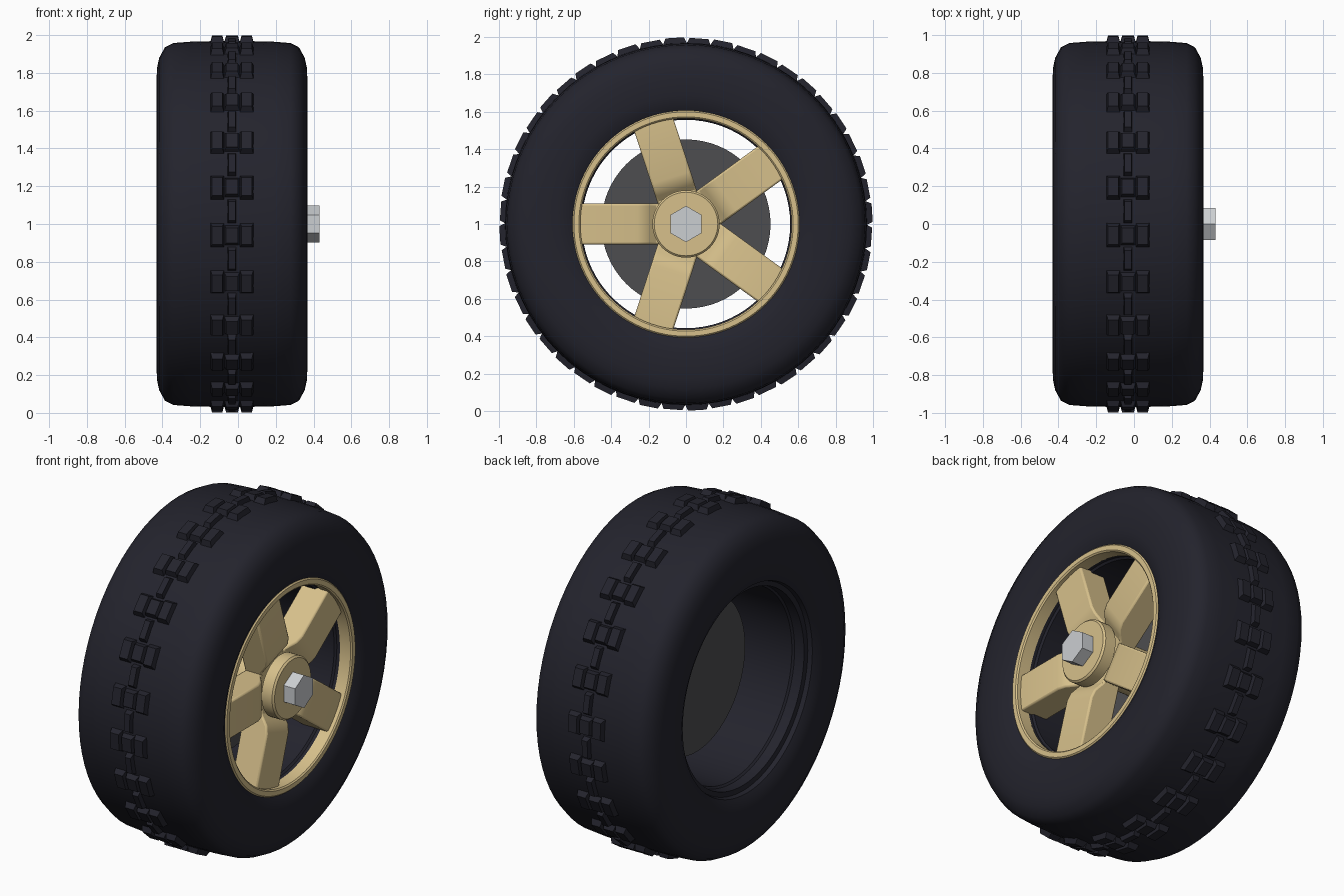
import bpy, bmesh
from math import radians, pi
from mathutils import Matrix, Vector

default = bpy.data.objects.get("Cube")
if default:
    bpy.data.objects.remove(default, do_unlink=True)

AXLE = Vector((0, 0, 1))
MID = -0.032          # middle of the tire across its width


def material(name, color):
    m = bpy.data.materials.new(name)
    m.use_nodes = True
    m.diffuse_color = (*color, 1)
    bsdf = next(n for n in m.node_tree.nodes if n.type == 'BSDF_PRINCIPLED')
    bsdf.inputs["Base Color"].default_value = (*color, 1)
    bsdf.inputs["Roughness"].default_value = 0.6
    return m


rubber = material("dark rubber", (0.017, 0.017, 0.026))
gold = material("pale gold", (0.68, 0.53, 0.26))
iron = material("dark grey metal", (0.075, 0.075, 0.08))
silver = material("silver metal", (0.6, 0.62, 0.64))


def finish(bm, name, mat, smooth=0):
    bmesh.ops.recalc_face_normals(bm, faces=bm.faces)
    me = bpy.data.meshes.new(name)
    bm.to_mesh(me)
    bm.free()
    me.materials.append(mat)
    ob = bpy.data.objects.new(name, me)
    bpy.context.collection.objects.link(ob)
    if smooth:
        bpy.ops.object.select_all(action='DESELECT')
        ob.select_set(True)
        bpy.context.view_layer.objects.active = ob
        bpy.ops.object.shade_smooth_by_angle(angle=radians(smooth))
    return ob


def lathe(name, profile, mat, steps=64, smooth=30, closed=True):
    """Spin (x, radius) points round the axle."""
    bm = bmesh.new()
    vs = [bm.verts.new((x, 0, 1 + r)) for x, r in profile]
    edges = [bm.edges.new(p) for p in zip(vs, vs[1:])]
    if closed:
        edges.append(bm.edges.new((vs[-1], vs[0])))
    bmesh.ops.spin(bm, geom=vs + edges, cent=AXLE, axis=(1, 0, 0),
                   angle=2 * pi, steps=steps, use_duplicate=False)
    bmesh.ops.remove_doubles(bm, verts=bm.verts, dist=1e-5)
    return finish(bm, name, mat, smooth)


def around(angle):
    """Turn local up into a direction round the axle."""
    return Matrix.Translation(AXLE) @ Matrix.Rotation(angle, 4, 'X')


# Tire: half section, mirrored across the middle
half = [(0.10, 0.968), (0.22, 0.965), (0.31, 0.958), (0.355, 0.935),
        (0.385, 0.88), (0.396, 0.83), (0.40, 0.76), (0.397, 0.69),
        (0.388, 0.64), (0.37, 0.605), (0.345, 0.598), (0.34, 0.57),
        (0.28, 0.568), (0.27, 0.557)]
section = [(MID + x, r) for x, r in half]
section += [(MID - x, r) for x, r in reversed(half)]
lathe("tire", section, rubber, steps=72, smooth=40)

# Tread: tapered blocks in groups of three, joined by a narrow rib
bm = bmesh.new()


def block(angle, x, width, length, top, taper=0.7):
    base = 0.95
    vs = bmesh.ops.create_cube(bm, size=1)['verts']
    for v in vs:
        t = taper if v.co.z > 0 else 1
        v.co = (x + v.co.x * width * t, v.co.y * length * t,
                top if v.co.z > 0 else base)
    bmesh.ops.transform(bm, matrix=around(angle), verts=vs)


for i in range(24):
    a = radians(3.5 + 15 * i)
    for side in (-1, 1):
        block(a, MID + side * 0.078, 0.078, 0.14, 0.997)
    block(a, MID, 0.088, 0.115, 0.997)
    block(a + radians(7.5), MID, 0.05, 0.14, 0.994, 0.72)
finish(bm, "tread_blocks", rubber)

# Rim ring
lathe("rim_ring", [(0.27, 0.605), (0.34, 0.607), (0.347, 0.600),
                   (0.347, 0.573), (0.34, 0.565), (0.27, 0.565)], gold, 96)

# Five spokes, rounded off where they dip under the hub cap
spoke_side = [(0.15, 0.09), (0.25, 0.09), (0.26, 0.16), (0.285, 0.19),
              (0.305, 0.215), (0.318, 0.26), (0.318, 0.58), (0.15, 0.58)]
for i in range(5):
    bm = bmesh.new()
    face = bm.faces.new([bm.verts.new((x, -0.11, r)) for x, r in spoke_side])
    new = bmesh.ops.extrude_face_region(bm, geom=[face])['geom']
    bmesh.ops.translate(bm, vec=(0, 0.22, 0),
                        verts=[g for g in new if isinstance(g, bmesh.types.BMVert)])
    bmesh.ops.transform(bm, matrix=around(radians(90 + 72 * i)), verts=bm.verts)
    spoke = finish(bm, f"spoke_{i + 1}", gold, 30)
    bevel = spoke.modifiers.new("soft edges", 'BEVEL')
    bevel.width = 0.01
    bevel.segments = 2
    bevel.limit_method = 'ANGLE'
    bevel.angle_limit = radians(40)

# Hub: neck and cap
lathe("hub", [(-0.04, 0), (-0.04, 0.13), (0.27, 0.13), (0.28, 0.18),
              (0.348, 0.18), (0.358, 0.17), (0.358, 0)], gold, 48, closed=False)

# Brake disc behind the spokes
lathe("brake_disc", [(-0.07, 0), (-0.07, 0.452), (-0.03, 0.452), (-0.03, 0)],
      iron, 64, closed=False)

# Hexagonal centre bolt
lathe("centre_bolt", [(0.33, 0), (0.33, 0.097), (0.432, 0.097), (0.432, 0)],
      silver, 6, smooth=0, closed=False)
